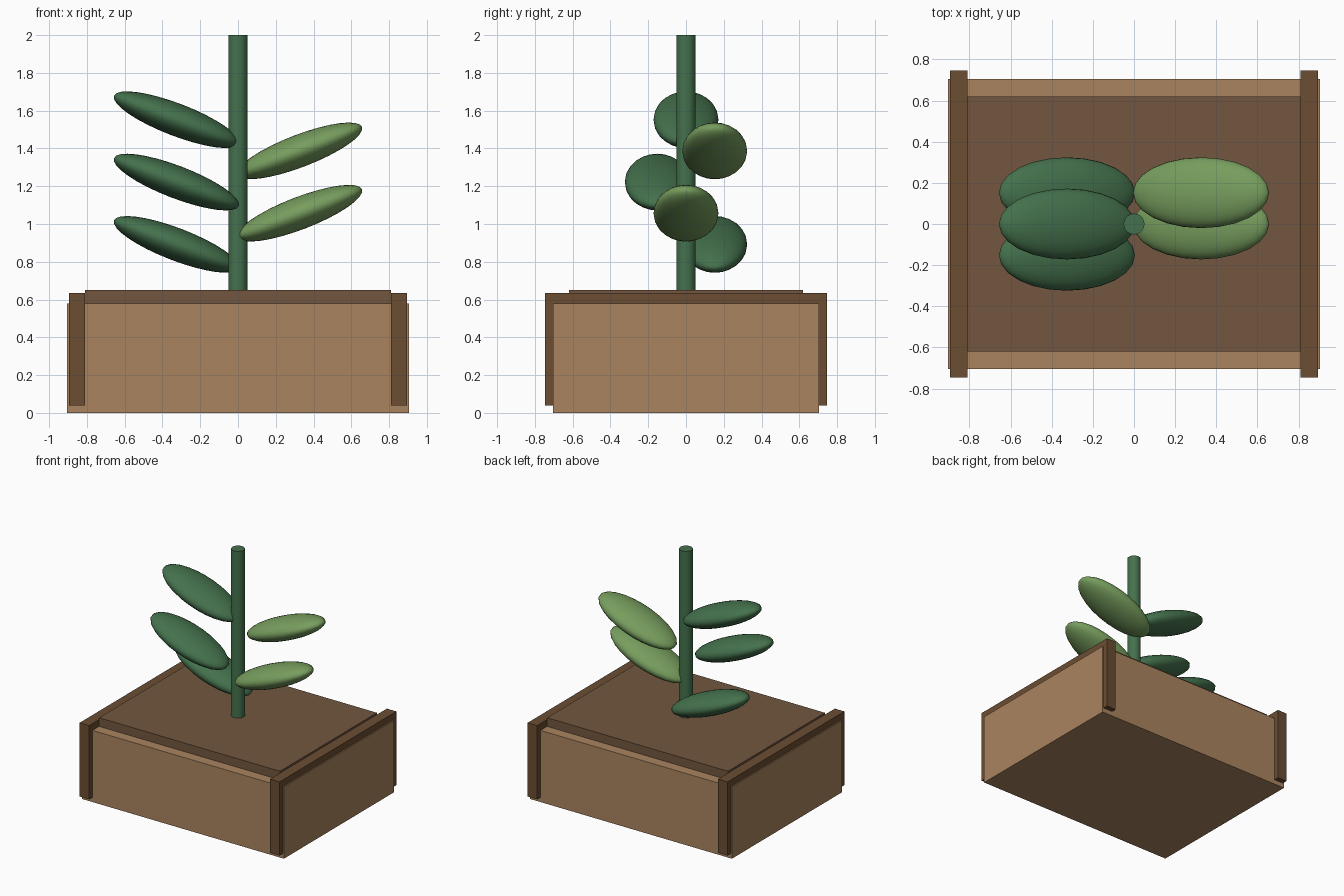
import bpy
import math

if "Cube" in bpy.data.objects:
    bpy.data.objects.remove(bpy.data.objects["Cube"])


def material(name, rgb):
    # sRGB 0-255 to linear
    m = bpy.data.materials.new(name)
    m.diffuse_color = (*[(c / 255) ** 2.2 for c in rgb], 1)
    m.use_nodes = True
    m.node_tree.nodes["Principled BSDF"].inputs["Base Color"].default_value = m.diffuse_color
    return m


wood = material("light_wood", (168, 131, 96))
trim = material("dark_wood", (106, 78, 54))
earth = material("earth", (114, 87, 65))
dark_green = material("dark_green", (70, 113, 78))
light_green = material("light_green", (118, 156, 94))


def box(name, lo, hi, mat):
    bpy.ops.mesh.primitive_cube_add(
        size=1, location=[(a + b) / 2 for a, b in zip(lo, hi)])
    ob = bpy.context.object
    ob.name = name
    ob.scale = [b - a for a, b in zip(lo, hi)]
    ob.data.materials.append(mat)
    bpy.ops.object.transform_apply(location=False, rotation=False, scale=True)


def leaf(name, side, y, z, mat):
    # flattened ellipsoid rising away from the stem
    bpy.ops.mesh.primitive_uv_sphere_add(
        segments=24, ring_count=16, radius=1, location=(side * 0.326, y, z),
        rotation=(0, -side * math.radians(21), 0))
    ob = bpy.context.object
    ob.name = name
    ob.scale = (0.354, 0.172, 0.086)
    ob.data.materials.append(mat)
    bpy.ops.object.shade_smooth()


# planter box, soil and the two end boards
box("planter_box", (-0.905, -0.705, 0), (0.905, 0.705, 0.58), wood)
box("soil", (-0.81, -0.62, 0.5), (0.81, 0.62, 0.65), earth)
for label, s in (("left", -1), ("right", 1)):
    x = sorted((s * 0.81, s * 0.895))
    box(label + "_end_board", (x[0], -0.747, 0.038), (x[1], 0.747, 0.635), trim)

# stem
bpy.ops.mesh.primitive_cylinder_add(vertices=20, radius=0.051, depth=1.37,
                                    location=(0, 0, 1.315))
stem = bpy.context.object
stem.name = "stem"
stem.data.materials.append(dark_green)
bpy.ops.object.shade_smooth_by_angle(angle=math.radians(35))

# leaves alternate sides going up the stem
for i, y in enumerate((0.152, 0, -0.152, 0.152, 0)):
    # order of y offsets by height
    side = -1 if i % 2 == 0 else 1
    leaf(f"leaf_{i + 1}", side, y, 0.892 + 0.165 * i,
         dark_green if side < 0 else light_green)
